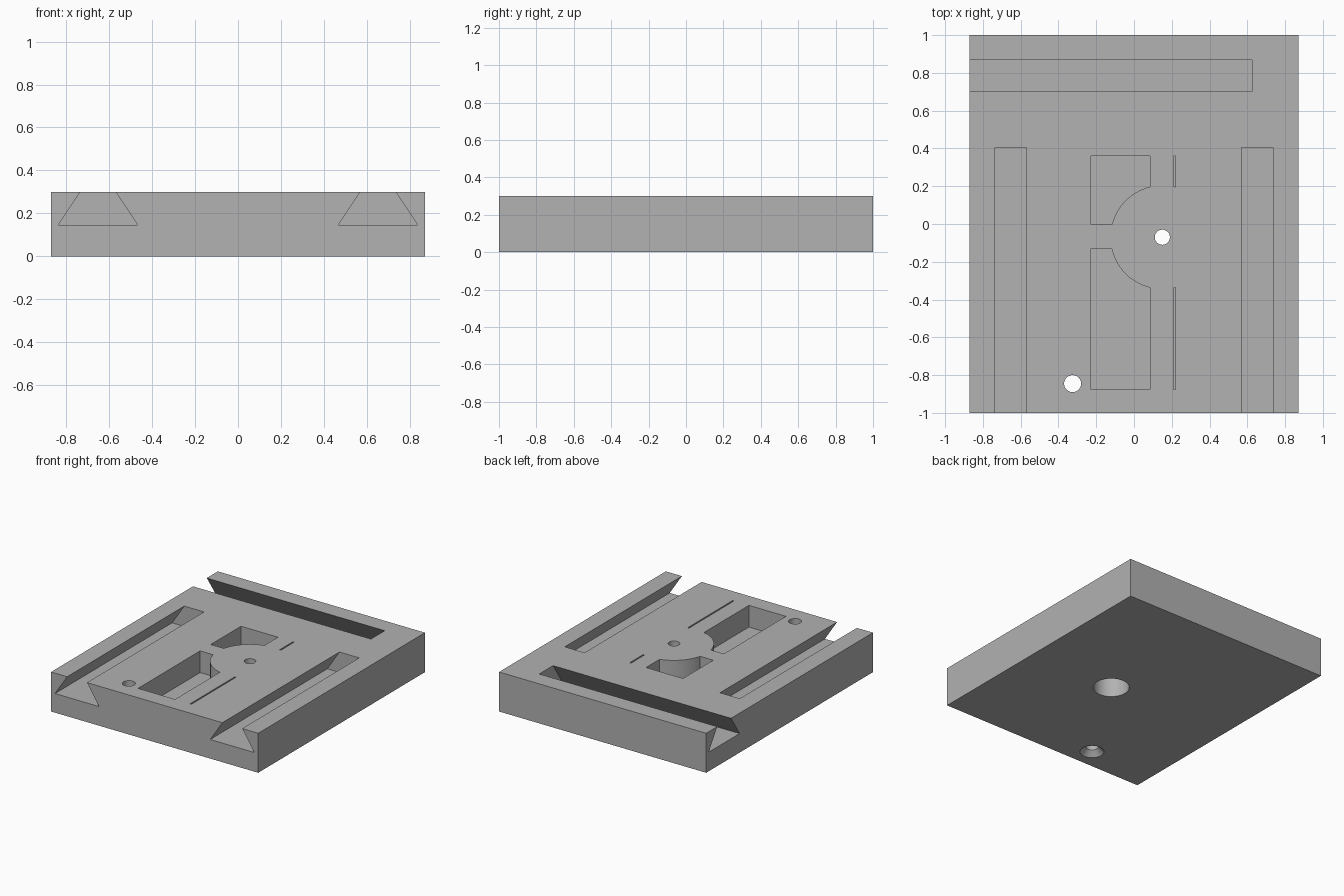
import bpy, bmesh, math
from mathutils import Matrix, Vector

cube = bpy.data.objects.get("Cube")
if cube:
    bpy.data.objects.remove(cube, do_unlink=True)

W, L, H = 1.74, 2.0, 0.30       # plate size
FLOOR = 0.145                   # dovetail floor height
POCKET = 0.135                  # pocket floor height
HUB = (0.15, -0.07)             # centre of the round boss
SCREW = (-0.325, -0.845)        # countersunk hole

steel = bpy.data.materials.new("plain_grey")
steel.use_nodes = True
grey = (0.445, 0.445, 0.445, 1)
steel.diffuse_color = grey
steel.node_tree.nodes["Principled BSDF"].inputs["Base Color"].default_value = grey


def finish(name, bm):
    bmesh.ops.recalc_face_normals(bm, faces=bm.faces)
    mesh = bpy.data.meshes.new(name)
    bm.to_mesh(mesh)
    bm.free()
    mesh.materials.append(steel)
    obj = bpy.data.objects.new(name, mesh)
    bpy.context.collection.objects.link(obj)
    return obj


def box(name, x0, x1, y0, y1, z0, z1):
    bm = bmesh.new()
    bmesh.ops.create_cube(bm, size=1)
    lo, hi = Vector((x0, y0, z0)), Vector((x1, y1, z1))
    for v in bm.verts:
        v.co = (lo + hi) / 2 + v.co * (hi - lo)
    return finish(name, bm)


def cone(name, centre, r0, r1, z0, z1):
    bm = bmesh.new()
    bmesh.ops.create_cone(bm, cap_ends=True, segments=64, radius1=r0, radius2=r1,
                          depth=z1 - z0,
                          matrix=Matrix.Translation((*centre, (z0 + z1) / 2)))
    return finish(name, bm)


def dovetail(name, place):
    """Dovetail section swept between two ends; place(u, end, z) gives a point."""
    half = [(0.185, FLOOR), (0.083, H), (0.083, H + 0.1)]
    section = half + [(-u, z) for u, z in reversed(half)]
    bm = bmesh.new()
    ends = [[bm.verts.new(place(u, e, z)) for u, z in section] for e in (0, 1)]
    for ring in ends:
        bm.faces.new(ring)
    for i in range(len(section)):
        j = (i + 1) % len(section)
        bm.faces.new((ends[0][i], ends[0][j], ends[1][j], ends[1][i]))
    return finish(name, bm)


def cut(target, cutter):
    mod = target.modifiers.new("cut", 'BOOLEAN')
    mod.operation = 'DIFFERENCE'
    mod.solver = 'EXACT'
    mod.object = cutter
    bpy.context.view_layer.update()
    with bpy.context.temp_override(object=target, active_object=target):
        bpy.ops.object.modifier_apply(modifier=mod.name)
    bpy.data.objects.remove(cutter, do_unlink=True)


plate = box("base_plate", -W / 2, W / 2, -L / 2, L / 2, 0, H)

# Two long dovetail slots open at the front
for side in (-1, 1):
    cut(plate, dovetail("long_slot", lambda u, e, z: (side * 0.652 + u, (-1.1, 0.405)[e], z)))

# Cross dovetail slot open at the right end
cut(plate, dovetail("cross_slot", lambda u, e, z: ((-1.0, 0.625)[e], 0.785 + u, z)))

# Wide pocket and narrow slit, interrupted by the round boss and its web
for x0, x1 in ((-0.227, 0.084), (0.21, 0.221)):
    pocket = box("pocket", x0, x1, -0.875, 0.36, POCKET, H + 0.1)
    cut(pocket, cone("boss", HUB, 0.275, 0.275, 0, 0.5))
    if x0 < 0:
        cut(pocket, box("web", -0.5, 0, -0.13, -0.003, 0, 0.5))
    cut(plate, pocket)

# Boss hole with a counterbore underneath
cut(plate, cone("hub_hole", HUB, 0.04, 0.04, 0.1, 0.4))
cut(plate, cone("counterbore", HUB, 0.126, 0.126, -0.1, 0.2))

# Screw hole countersunk underneath
cut(plate, cone("screw_hole", SCREW, 0.045, 0.045, -0.1, 0.4))
cut(plate, cone("countersink", SCREW, 0.123, 0.045, -0.04, 0.04))

# Smooth round walls, sharp edges elsewhere
bpy.ops.object.select_all(action='DESELECT')
plate.select_set(True)
bpy.context.view_layer.objects.active = plate
bpy.ops.object.shade_smooth_by_angle(angle=math.radians(25))
